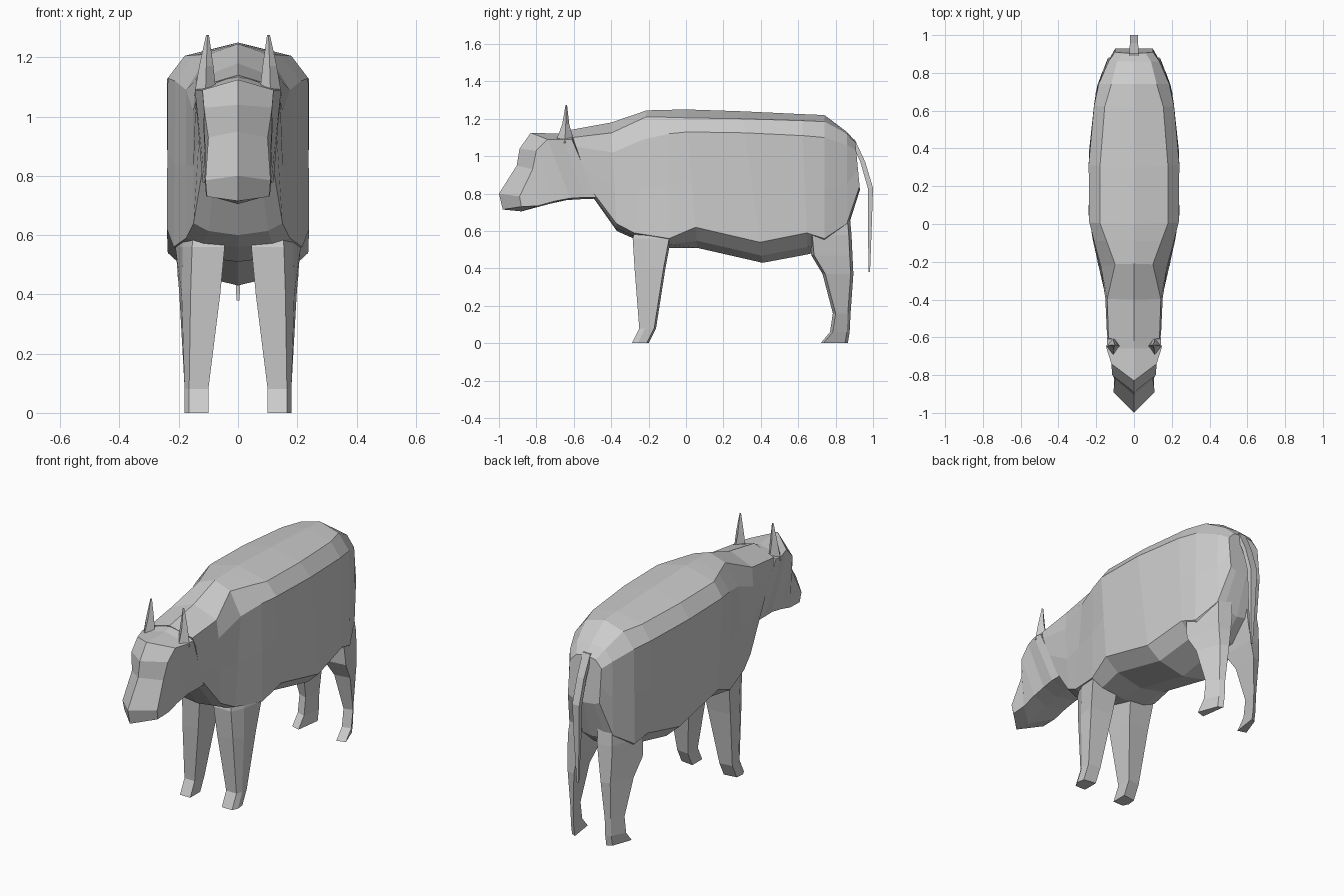
import bpy
import bmesh

cube = bpy.data.objects.get("Cube")
if cube:
    bpy.data.objects.remove(cube, do_unlink=True)

GREY = (0.6, 0.6, 0.6, 1.0)
hide = bpy.data.materials.new("plain_grey")
hide.use_nodes = True
hide.diffuse_color = GREY
hide.node_tree.nodes["Principled BSDF"].inputs["Base Color"].default_value = GREY


def mirrored_loft(name, rings, closed):
    """Skin the left-hand rings, mirror them across x = 0 and weld the seam."""
    bm = bmesh.new()
    loops = [[bm.verts.new(p) for p in ring] for ring in rings]
    n = len(loops[0])
    for a, b in zip(loops, loops[1:]):
        for i in range(n if closed else n - 1):
            j = (i + 1) % n
            bm.faces.new((a[i], a[j], b[j], b[i]))
    bm.faces.new(loops[0])
    bm.faces.new(loops[-1])
    half = bm.verts[:] + bm.edges[:] + bm.faces[:]
    bmesh.ops.mirror(bm, geom=half, axis='X', merge_dist=0.0005)
    bmesh.ops.remove_doubles(bm, verts=bm.verts[:], dist=0.0005)
    bmesh.ops.recalc_face_normals(bm, faces=bm.faces[:])
    mesh = bpy.data.meshes.new(name)
    bm.to_mesh(mesh)
    bm.free()
    mesh.materials.append(hide)
    obj = bpy.data.objects.new(name, mesh)
    bpy.context.collection.objects.link(obj)
    return obj


# Body: y at spine and belly, spine z, back edge x z, flank x z, low side x z, belly z
stations = [
    (-.62, -.49, 1.14, .135, 1.10, .143, 1.05, .12, .82, .77),
    (-.40, -.37, 1.18, .142, 1.125, .152, 1.02, .15, .64, .60),
    (-.21, -.28, 1.245, .10, 1.21, .175, 1.09, .175, .59, .56),
    (-.09, -.09, 1.248, .145, 1.208, .212, 1.12, .217, .56, .51),
    (.00, .06, 1.25, .18, 1.205, .237, 1.13, .24, .62, .51),
    (.30, .41, 1.24, .18, 1.20, .24, 1.125, .237, .54, .43),
    (.62, .65, 1.225, .155, 1.19, .212, 1.11, .21, .59, .475),
    (.74, .74, 1.22, .12, 1.185, .187, 1.10, .193, .56, .50),
    (.86, .86, 1.13, .09, 1.12, .135, 1.06, .138, .64, .60),
    (.905, .93, 1.08, .06, 1.07, .10, 1.03, .10, .84, .82),
]


def body_ring(yt, yb, zt, xe, ze, xs, zs, xl, zl, zb):
    pts = [(0, zt), (xe, ze), (xs, zs), ((xs + xl) / 2, (zs + zl) / 2), (xl, zl),
           (.67 * xl, zb + .35 * (zl - zb)), (0, zb)]
    return [(x, yt + (yb - yt) * (zt - z) / (zt - zb), z) for x, z in pts]


mirrored_loft("body", [body_ring(*s) for s in stations], closed=False)

# Head: crown, face edge, jaw edge and chin from the neck to the muzzle
mirrored_loft("head", [
    [(0, -.60, 1.14), (.143, -.61, 1.09), (.12, -.48, .78), (0, -.50, .77)],
    [(0, -.66, 1.12), (.145, -.66, 1.09), (.12, -.54, .78), (0, -.56, .77)],
    [(0, -.83, 1.125), (.12, -.74, 1.09), (.112, -.62, .775), (0, -.64, .765)],
    [(0, -.89, 1.04), (.115, -.80, 1.03), (.11, -.70, .76), (0, -.73, .745)],
    [(0, -.905, .95), (.10, -.82, .93), (.108, -.79, .735), (0, -.88, .705)],
    [(0, -1.0, .80), (.11, -.89, .785), (.105, -.88, .73), (0, -.98, .715)],
], closed=False)


# Front legs: z, inner x, front corner x, middle x, rear x, front y, back y
def front_ring(z, xi, xf, xm, xr, yf, yb):
    ym = yf + 0.35 * (yb - yf)
    return [(xi, yf, z), (xf, yf, z), (xm, ym, z), (xr, yb - .01, z), (xi, yb, z)]


front_leg = [
    (0, .10, .165, .18, .175, -.29, -.20),
    (.08, .10, .165, .18, .175, -.25, -.16),
    (.40, .06, .16, .19, .198, -.275, -.11),
    (.56, .045, .155, .187, .211, -.285, -.08),
    (.70, .05, .14, .165, .19, -.25, -.08),
]
mirrored_loft("front_legs", [front_ring(*r) for r in front_leg], closed=True)


# Hind legs, toes turned out: z, front inner x, front outer x, back outer x, back inner x, front y, back y
def hind_ring(z, fi, fo, bo, bi, yf, yb):
    return [(fi, yf, z), (fo, yf + .015, z), (bo, yb - .015, z), (bi, yb, z)]


hind_leg = [
    (0, .12, .17, .128, .10, .72, .865),
    (.06, .12, .17, .128, .10, .77, .875),
    (.16, .12, .17, .128, .10, .785, .88),
    (.37, .10, .19, .135, .085, .73, .895),
    (.47, .075, .205, .14, .07, .67, .89),
    (.58, .06, .20, .14, .055, .66, .885),
    (.85, .05, .15, .115, .05, .70, .86),
]
mirrored_loft("hind_legs", [hind_ring(*r) for r in hind_leg], closed=True)

# Horns: z, centre x y, radius x y
horn = [(1.07, .11, -.648, .038, .052), (1.17, .107, -.643, .024, .019),
        (1.275, .103, -.64, .005, .004)]
mirrored_loft("horns", [
    [(cx - rx, cy, z), (cx, cy - ry, z), (cx + rx, cy, z), (cx, cy + ry, z)]
    for z, cx, cy, rx, ry in horn], closed=True)

# Tail: y, z, half width, half thickness
tail = [(.89, 1.09, .024, .012), (.945, .97, .022, .013), (.986, .83, .022, .014),
        (.983, .62, .016, .010), (.98, .38, .005, .004)]
mirrored_loft("tail", [
    [(0, y - t, z), (w, y - t, z), (w, y + t, z), (0, y + t, z)]
    for y, z, w, t in tail], closed=False)
